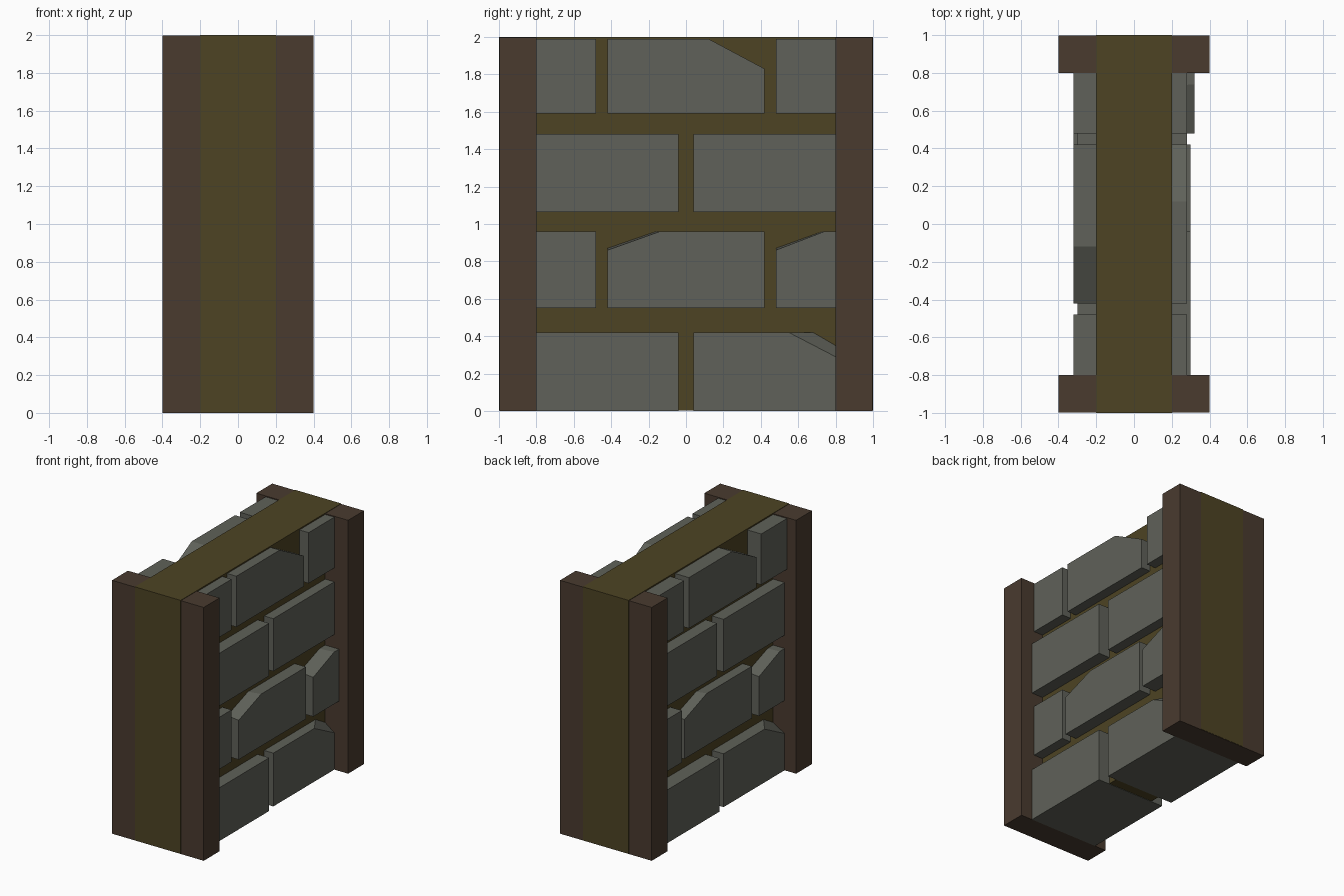
import bpy, bmesh

cube = bpy.data.objects.get("Cube")
if cube:
    bpy.data.objects.remove(cube, do_unlink=True)


def material(name, rgb):
    mat = bpy.data.materials.new(name)
    mat.use_nodes = True
    mat.diffuse_color = (*rgb, 1)
    mat.node_tree.nodes["Principled BSDF"].inputs["Base Color"].default_value = (*rgb, 1)
    return mat


STONE = material("grey stone", (0.115, 0.12, 0.1))
MORTAR = material("olive mortar", (0.075, 0.057, 0.017))
POST = material("brown post", (0.067, 0.043, 0.028))


def add_object(name, bm, mat):
    bmesh.ops.recalc_face_normals(bm, faces=bm.faces)
    mesh = bpy.data.meshes.new(name)
    bm.to_mesh(mesh)
    bm.free()
    mesh.materials.append(mat)
    obj = bpy.data.objects.new(name, mesh)
    bpy.context.collection.objects.link(obj)
    return obj


def box(name, lo, hi, mat):
    bm = bmesh.new()
    bmesh.ops.create_cube(bm, size=1)
    for v in bm.verts:
        v.co = [(a + b) / 2 + c * (b - a) for a, b, c in zip(lo, hi, v.co)]
    return add_object(name, bm, mat)


def profile(y0, y1, z0, z1, chip):
    """Brick outline; a chip is (corner side, start y, corner z)."""
    points = [(y0, z0), (y1, z0)]
    if chip and chip[0] == "right":
        points += [(y1, chip[2]), (chip[1], z1), (y0, z1)]
    elif chip:
        points += [(y1, z1), (chip[1], z1), (y0, chip[2])]
    else:
        points += [(y1, z1), (y0, z1)]
    return points


def brick(name, side, span, rise, depth, inner=None, outer=None):
    """Stone block from inside the core out to depth, turned half round for side -1."""
    bm = bmesh.new()
    rings = []
    for x, chip in ((0, inner), (0.2, inner), (depth, outer)):
        rings.append([bm.verts.new((side * x, side * y, z))
                      for y, z in profile(*span, *rise, chip)])
    bm.faces.new(rings[0])
    bm.faces.new(rings[-1])
    for a, b in zip(rings, rings[1:]):
        for i in range(len(a)):
            j = (i + 1) % len(a)
            bm.faces.new((a[i], a[j], b[j], b[i]))
    add_object(name, bm, STONE)


# Mortar core running through both end posts
box("mortar_core", (-0.2, -1, 0.003), (0.2, 1, 2), MORTAR)

# End posts
for name, y in (("front_post", -0.899), ("back_post", 0.899)):
    box(name, (-0.4, y - 0.099, 0), (0.4, y + 0.099, 1.997), POST)

# Brick courses on both sides
THREE = [(-0.8, -0.48), (-0.42, 0.42), (0.48, 0.8)]
TWO = [(-0.8, -0.04), (0.04, 0.8)]
COURSES = [
    ("bottom", TWO, (0, 0.42), (0.30, 0.28), (0.32, 0.30)),
    ("lower", THREE, (0.55, 0.96), (0.28, 0.30, 0.32), (0.30, 0.28, 0.30)),
    ("upper", TWO, (1.065, 1.48), (0.30, 0.28), (0.30, 0.30)),
    ("top", THREE, (1.59, 1.99), (0.28, 0.28, 0.28), (0.32, 0.32, 0.32)),
]
# Chipped corners: inner edge and outer edge
CHIPS = {
    ("bottom", 1): (("right", 0.68, 0.35), ("right", 0.55, 0.29)),
    ("lower", 1): (("left", -0.16, 0.87), ("left", -0.14, 0.86)),
    ("lower", 2): (("left", 0.73, 0.87), ("left", 0.74, 0.86)),
    ("top", 1): (("right", 0.12, 1.83), ("right", 0.12, 1.83)),
}
for course, spans, rise, left_depths, right_depths in COURSES:
    for label, side, depths in (("left", 1, left_depths), ("right", -1, right_depths)):
        for i, (span, depth) in enumerate(zip(spans, depths)):
            chips = CHIPS.get((course, i), (None, None))
            brick(f"{label}_{course}_brick_{i + 1}", side, span, rise, depth, *chips)
